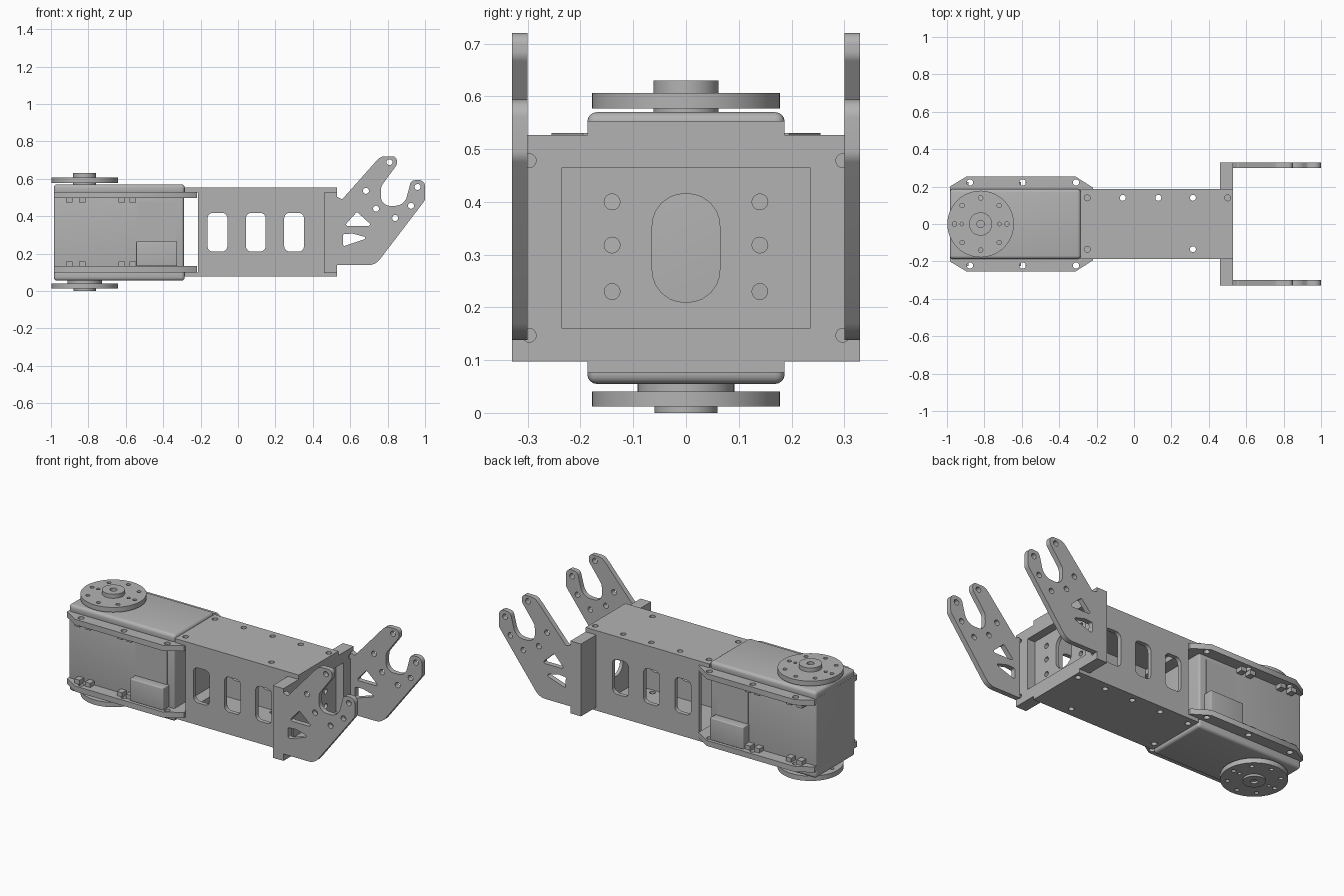
import bpy, bmesh, math
from mathutils import Matrix, Vector

if "Cube" in bpy.data.objects:
    bpy.data.objects.remove(bpy.data.objects["Cube"])

grey = bpy.data.materials.new("plain_grey")
grey.use_nodes = True
grey.diffuse_color = (0.45, 0.45, 0.45, 1)
grey.node_tree.nodes["Principled BSDF"].inputs["Base Color"].default_value = grey.diffuse_color

# Columns give where a flat outline's u, v and thickness directions point
AXES = {"z": ((1, 0, 0), (0, 1, 0), (0, 0, 1)),
        "y": ((1, 0, 0), (0, 0, 1), (0, -1, 0)),
        "x": ((0, 1, 0), (0, 0, 1), (1, 0, 0))}


def finish(obj, angle=35):
    if not obj.data.materials:
        obj.data.materials.append(grey)
    bpy.ops.object.select_all(action="DESELECT")
    obj.select_set(True)
    bpy.context.view_layer.objects.active = obj
    bpy.ops.object.shade_smooth_by_angle(angle=math.radians(angle))
    return obj


def add_mesh(name, mesh):
    obj = bpy.data.objects.new(name, mesh)
    bpy.context.collection.objects.link(obj)
    return obj


def circle(u, v, r, n=16):
    return [(u + r * math.cos(2 * math.pi * i / n), v + r * math.sin(2 * math.pi * i / n))
            for i in range(n)]


def fillet(points, steps=6):
    """Round each (u, v, radius) corner of a closed outline."""
    out = []
    for i, (u, v, r) in enumerate(points):
        p = Vector((u, v))
        a = Vector(points[i - 1][:2]) - p
        b = Vector(points[(i + 1) % len(points)][:2]) - p
        if r == 0:
            out.append((u, v))
            continue
        d = min(r / math.tan(a.angle(b) / 2), 0.49 * a.length, 0.49 * b.length)
        start, end = p + a.normalized() * d, p + b.normalized() * d
        half = a.angle(b) / 2
        centre = p + (a.normalized() + b.normalized()).normalized() * d / math.cos(half)
        radius = (start - centre).length
        for k in range(steps + 1):
            w = start.lerp(end, k / steps) - centre
            out.append(tuple(centre + w.normalized() * radius))
    return out


def rect(u0, u1, v0, v1, r=0):
    return fillet([(u0, v0, r), (u1, v0, r), (u1, v1, r), (u0, v1, r)])


def plate(name, axis, lo, hi, outer, holes=()):
    """Flat plate with through holes, spanning lo..hi along the axis."""
    curve = bpy.data.curves.new(name, "CURVE")
    curve.dimensions, curve.fill_mode = "2D", "BOTH"
    curve.extrude = (hi - lo) / 2
    for outline in [outer, *holes]:
        spline = curve.splines.new("POLY")
        spline.points.add(len(outline) - 1)
        for pt, (u, v) in zip(spline.points, outline):
            pt.co = (u, v, 0, 1)
        spline.use_cyclic_u = True
    temp = add_mesh(name + "_outline", curve)
    deps = bpy.context.evaluated_depsgraph_get()
    mesh = bpy.data.meshes.new_from_object(temp.evaluated_get(deps))
    bpy.data.objects.remove(temp)
    bpy.data.curves.remove(curve)
    cols = Matrix(AXES[axis]).transposed()
    shift = Vector([abs(c) for c in AXES[axis][2]]) * (lo + hi) / 2
    mesh.transform(Matrix.Translation(shift) @ cols.to_4x4())
    bm = bmesh.new()
    bm.from_mesh(mesh)
    bmesh.ops.remove_doubles(bm, verts=bm.verts, dist=1e-5)
    bmesh.ops.recalc_face_normals(bm, faces=bm.faces)
    bm.to_mesh(mesh)
    bm.free()
    mesh.materials.clear()
    return finish(add_mesh(name, mesh))


def box(name, x, y, z, bevel=0.0):
    bm = bmesh.new()
    bmesh.ops.create_cube(bm, size=1)
    for v in bm.verts:
        v.co = [s[0] + (c + 0.5) * (s[1] - s[0]) for c, s in zip(v.co, (x, y, z))]
    if bevel:
        bmesh.ops.bevel(bm, geom=bm.edges[:], offset=bevel, segments=4,
                        profile=0.5, affect="EDGES")
    mesh = bpy.data.meshes.new(name)
    bm.to_mesh(mesh)
    bm.free()
    return finish(add_mesh(name, mesh))


# Motor case: middle block and rounded caps
box("motor_body", (-0.985, -0.29), (-0.185, 0.185), (0.09, 0.54), 0.012)
box("top_cap", (-0.985, -0.285), (-0.187, 0.187), (0.515, 0.57), 0.018)
box("bottom_cap", (-0.985, -0.285), (-0.187, 0.187), (0.055, 0.115), 0.018)

# Mounting ears above and below the middle block
ear = [(-0.985, -0.2), (-0.893, -0.255), (-0.315, -0.255), (-0.22, -0.195),
       (-0.22, 0.195), (-0.315, 0.255), (-0.893, 0.255), (-0.985, 0.2)]
ear_holes = [circle(x, s * 0.222, 0.017) for x in (-0.877, -0.595, -0.31) for s in (-1, 1)]
for name, lo in (("upper_ear_plate", 0.497), ("lower_ear_plate", 0.1)):
    plate(name, "z", lo, lo + 0.033, ear, ear_holes)

# Case side details: raised panel, connector, clips
for side, s in (("right", -1), ("left", 1)):
    def out(d):
        return tuple(sorted((s * 0.18, s * d)))
    box(side + "_panel", (-0.54, -0.335), out(0.19), (0.133, 0.475))
    box(side + "_connector", (-0.545, -0.325), out(0.24), (0.133, 0.265), 0.005)
    for x in (-0.92, -0.85, -0.64, -0.58):
        box(side + "_upper_clip", (x, x + 0.035), out(0.225), (0.472, 0.5))
        box(side + "_lower_clip", (x, x + 0.035), out(0.225), (0.13, 0.158))

# Round output horns with hubs
HX = -0.82
horn_holes = [circle(HX + 0.14 * math.cos(a), 0.14 * math.sin(a), 0.012, 12)
              for a in [k * math.pi / 4 for k in range(8)]]
horn_holes += [circle(HX + s * 0.1, 0, 0.01, 12) for s in (-1, 1)]
disc = circle(HX, 0, 0.178, 64)
bore = [circle(HX, 0, 0.02)]
plate("top_horn", "z", 0.577, 0.606, disc, horn_holes)
plate("top_horn_hub", "z", 0.606, 0.63, circle(HX, 0, 0.062, 40), bore)
plate("top_collar", "z", 0.56, 0.578, circle(HX, 0, 0.062, 40))
plate("bottom_horn", "z", 0.012, 0.041, disc, horn_holes)
plate("bottom_horn_hub", "z", 0, 0.012, circle(HX, 0, 0.06, 40), bore)
plate("bottom_collar", "z", 0.04, 0.06, circle(HX, 0, 0.092, 40))

# Hollow link: top and bottom plates, windowed side walls
bolt_holes = [circle(x, 0.14, 0.016) for x in (-0.25, -0.06, 0.13, 0.315, 0.5)]
bolt_holes += [circle(x, -0.135, 0.016) for x in (-0.25, 0.315)]
link = rect(-0.285, 0.53, -0.187, 0.187)
plate("link_top", "z", 0.527, 0.553, link, bolt_holes)
plate("link_bottom", "z", 0.077, 0.1, link, bolt_holes)
windows = [rect(x, x + 0.106, 0.21, 0.418, 0.03) for x in (-0.163, 0.042, 0.247)]
for name, lo in (("link_right_wall", -0.187), ("link_left_wall", 0.162)):
    plate(name, "y", lo, lo + 0.025, rect(-0.215, 0.47, 0.1, 0.527), windows)

# End frame: recessed back plate with an oval opening, and a thick rim
frame = rect(-0.33, 0.33, 0.097, 0.527)
oval = rect(-0.064, 0.064, 0.21, 0.415, 0.06)
screw_holes = [circle(s * 0.14, z, 0.015) for s in (-1, 1) for z in (0.23, 0.318, 0.4)]
corner_holes = [circle(s * 0.297, z, 0.013) for s in (-1, 1) for z in (0.147, 0.478)]
plate("end_back_plate", "x", 0.46, 0.48, frame, [oval] + screw_holes)
plate("end_rim", "x", 0.48, 0.53, frame, [rect(-0.235, 0.235, 0.16, 0.465)] + corner_holes)

# Forked arms with triangular cutouts
fork = fillet([(0.525, 0.138, 0), (0.735, 0.138, 0.08), (1.0, 0.485, 0.035),
               (1.0, 0.597, 0.035), (0.925, 0.59, 0.025), (0.89, 0.455, 0.065),
               (0.762, 0.455, 0.06), (0.765, 0.56, 0.05), (0.85, 0.675, 0.03),
               (0.848, 0.72, 0.03), (0.765, 0.72, 0.05), (0.735, 0.69, 0.03),
               (0.557, 0.49, 0.01), (0.525, 0.505, 0)])
cutouts = [fillet([(0.568, 0.348, 0.008), (0.718, 0.348, 0.008), (0.636, 0.423, 0.008)]),
           fillet([(0.56, 0.303, 0.008), (0.61, 0.307, 0.008), (0.7, 0.284, 0.008),
                   (0.562, 0.238, 0.008)])]
cutouts += [circle(x, z, 0.016) for x, z in
            ((0.81, 0.688), (0.684, 0.535), (0.96, 0.556), (0.925, 0.455),
             (0.84, 0.39), (0.738, 0.44))]
for name, lo in (("right_fork_arm", -0.33), ("left_fork_arm", 0.3)):
    plate(name, "y", lo, lo + 0.03, fork, cutouts)
